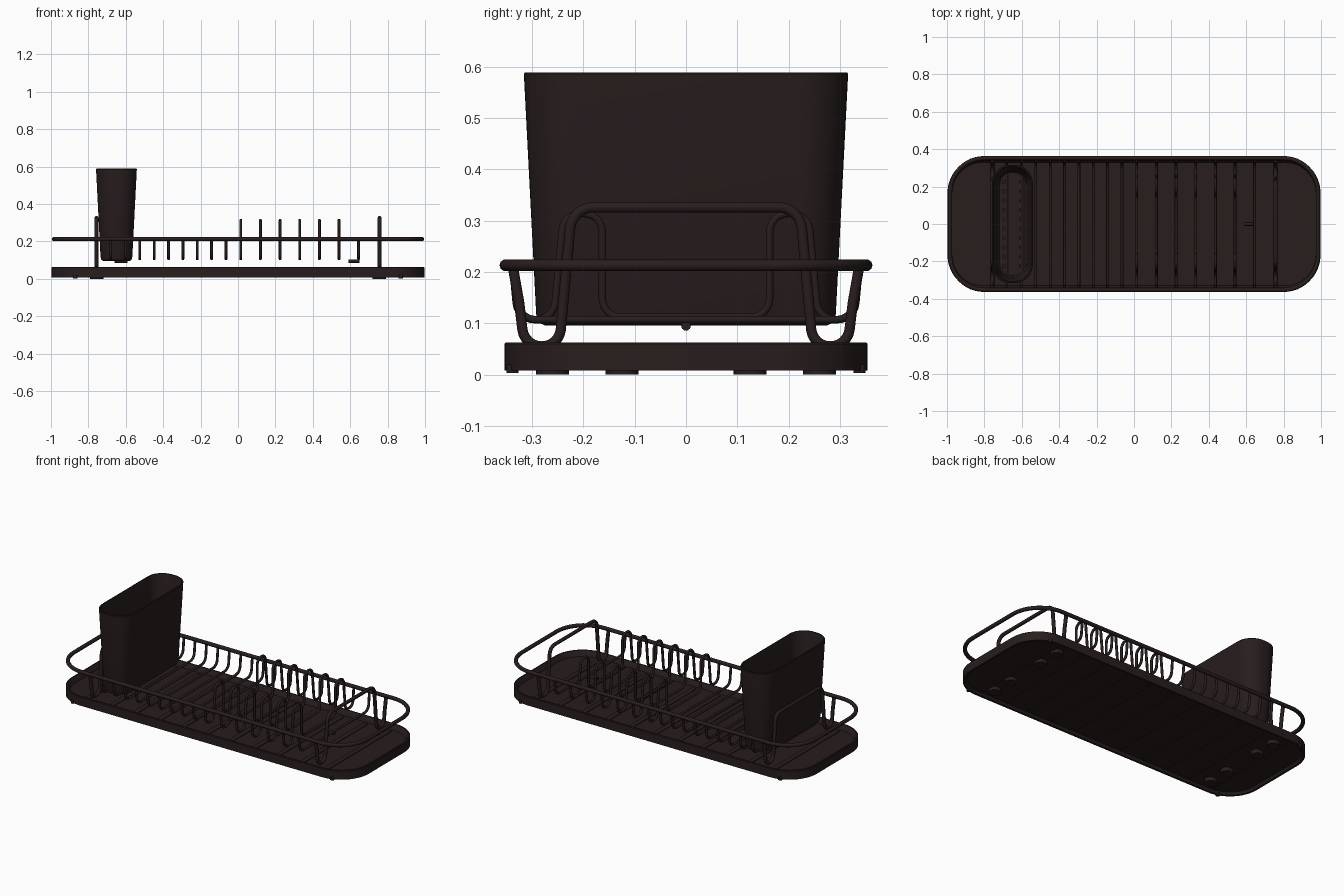
import bpy, bmesh, math
from mathutils import Vector

if "Cube" in bpy.data.objects:
    bpy.data.objects.remove(bpy.data.objects["Cube"])

mat = bpy.data.materials.new("dark brown")
mat.diffuse_color = (0.021, 0.0125, 0.0125, 1)
mat.use_nodes = True
mat.node_tree.nodes["Principled BSDF"].inputs["Base Color"].default_value = mat.diffuse_color


def finish(ob, angle=35):
    ob.data.materials.append(mat)
    bpy.ops.object.select_all(action='DESELECT')
    ob.select_set(True)
    bpy.context.view_layer.objects.active = ob
    if ob.type == 'CURVE':
        bpy.ops.object.convert(target='MESH')
    bpy.ops.object.shade_smooth_by_angle(angle=math.radians(angle))
    return bpy.context.object


def mesh_object(name, bm):
    bmesh.ops.recalc_face_normals(bm, faces=bm.faces)
    me = bpy.data.meshes.new(name)
    bm.to_mesh(me)
    bm.free()
    ob = bpy.data.objects.new(name, me)
    bpy.context.collection.objects.link(ob)
    return ob


def rounded_rect(hx, hy, r, n=12):
    pts = []
    for k, (sx, sy) in enumerate([(1, 1), (-1, 1), (-1, -1), (1, -1)]):
        for i in range(n + 1):
            a = math.pi / 2 * (k + i / n)
            pts.append((sx * (hx - r) + r * math.cos(a), sy * (hy - r) + r * math.sin(a)))
    return pts


def loft(name, rings, cx=0):
    """Skin a stack of rounded rectangles (half x, half y, radius, z), capping both ends."""
    bm = bmesh.new()
    loops = [[bm.verts.new((x + cx, y, z)) for x, y in rounded_rect(hx, hy, r)]
             for hx, hy, r, z in rings]
    for a, b in zip(loops, loops[1:]):
        for i in range(len(a)):
            j = (i + 1) % len(a)
            bm.faces.new((a[i], a[j], b[j], b[i]))
    bm.faces.new(loops[0])
    bm.faces.new(loops[-1])
    return mesh_object(name, bm)


def fillet(pts, r, n=6):
    """Round the inner corners of a polyline."""
    pts = [Vector(p) for p in pts]
    out = [pts[0]]
    for a, b, c in zip(pts, pts[1:], pts[2:]):
        u, v = (a - b), (c - b)
        half = u.angle(v) / 2
        t = min(r / math.tan(half), u.length * 0.49, v.length * 0.49)
        rr = t * math.tan(half)
        u.normalize()
        v.normalize()
        centre = b + (u + v).normalized() * (rr / math.sin(half))
        s = (b + u * t - centre).normalized()
        e = (b + v * t - centre).normalized()
        for i in range(n + 1):
            out.append(centre + s.slerp(e, i / n) * rr)
    return out + [pts[-1]]


def wire(name, pts, radius, cyclic=False):
    cu = bpy.data.curves.new(name, 'CURVE')
    cu.dimensions = '3D'
    cu.bevel_depth = radius
    cu.bevel_resolution = 3
    cu.use_fill_caps = not cyclic
    sp = cu.splines.new('POLY')
    sp.points.add(len(pts) - 1)
    for p, q in zip(sp.points, pts):
        p.co = (*q, 1)
    sp.use_cyclic_u = cyclic
    ob = bpy.data.objects.new(name, cu)
    bpy.context.collection.objects.link(ob)
    return finish(ob, 50)


def mirrored_wire(name, x, half, r, radius):
    """Wire across the rack at x, from its front half given as (y, z)."""
    path = [(x, y, z) for y, z in half] + [(x, -y, z) for y, z in reversed(half)]
    return wire(name, fillet(path, r), radius)


def box(name, centre, size):
    bm = bmesh.new()
    bmesh.ops.create_cube(bm, size=1)
    for v in bm.verts:
        v.co = Vector(centre) + Vector([a * b for a, b in zip(v.co, size)])
    return finish(mesh_object(name, bm))


# drip tray: hollow underneath, raised rim above
finish(loft("drip_tray", [
    (0.975, 0.332, 0.165, 0.022), (0.985, 0.342, 0.175, 0.008),
    (0.997, 0.354, 0.185, 0.008), (0.997, 0.354, 0.185, 0.060),
    (0.994, 0.351, 0.182, 0.063), (0.986, 0.343, 0.175, 0.063),
    (0.982, 0.339, 0.171, 0.058), (0.972, 0.329, 0.162, 0.032)]))

# drainage ribs pressed through the tray floor
for i in range(11):
    box("tray_rib", (-0.8 + i * 0.16, 0, 0.026), (0.03, 0.62, 0.02))

# rubber feet under the tray
for sx in (-1, 1):
    for sy in (-1, 1):
        for y in (0.26, 0.125):
            finish(loft("foot", [(0.035, 0.032, 0.03, 0.0), (0.035, 0.032, 0.03, 0.024)], sx * 0.755)
                   ).location.y = sy * y
        finish(loft("rim_nub", [(0.012, 0.012, 0.011, 0.003), (0.012, 0.012, 0.011, 0.02)], sx * 0.87)
               ).location.y = sy * 0.338

# top rail
wire("top_rail", [(x, y, 0.213) for x, y in rounded_rect(0.984, 0.352, 0.185)], 0.0115, True)

# end frames: legs resting in the tray that rise into a handle-like arch
leg = [(-0.338, 0.213), (-0.325, 0.14), (-0.315, 0.055), (-0.247, 0.055), (-0.222, 0.326)]
for sx in (-1, 1):
    mirrored_wire("end_frame", sx * 0.757, leg, 0.045, 0.0105)

# plain floor wires
plain = [(-0.338, 0.213), (-0.328, 0.107)]
for x in [-0.68, -0.6] + [-0.525 + 0.0768 * i for i in range(7)] + [0.645]:
    mirrored_wire("floor_wire", x, plain, 0.04, 0.0075)

# plate wires with a tall hump near each side
hump = plain + [(-0.258, 0.107), (-0.238, 0.314), (-0.163, 0.314), (-0.163, 0.112)]
for i in range(6):
    mirrored_wire("plate_wire", 0.015 + 0.105 * i, hump, 0.036, 0.0075)

# short centre stubs under the floor wires
for x0, x1 in [(-0.66, -0.59), (0.59, 0.65)]:
    wire("centre_stub", [(x0, 0, 0.095), (x1, 0, 0.095)], 0.0095)

# utensil cup: tapered, open, rounded ends
CX = -0.65
cup = loft("utensil_cup", [
    (0.070, 0.275, 0.065, 0.096), (0.080, 0.287, 0.075, 0.101), (0.085, 0.292, 0.08, 0.118),
    (0.109, 0.316, 0.098, 0.586), (0.107, 0.314, 0.096, 0.589), (0.101, 0.308, 0.092, 0.589),
    (0.098, 0.305, 0.090, 0.580), (0.077, 0.284, 0.073, 0.122), (0.068, 0.275, 0.064, 0.112)], CX)

# drain holes in the cup floor
bm = bmesh.new()
for sx in (-1, 1):
    for i in range(10):
        y = -0.225 + 0.05 * i
        res = bmesh.ops.create_cone(bm, cap_ends=True, segments=12, radius1=0.009, radius2=0.009, depth=0.1)
        bmesh.ops.translate(bm, verts=res["verts"], vec=(CX + sx * 0.045, y, 0.105))
cutter = mesh_object("hole_cutter", bm)
cutter.hide_render = True
cutter.hide_set(True)
mod = cup.modifiers.new("holes", 'BOOLEAN')
mod.object = cutter
mod.solver = 'EXACT'
finish(cup)

# raised rib along the cup floor
box("cup_floor_rib", (CX, 0, 0.114), (0.022, 0.5, 0.012))
